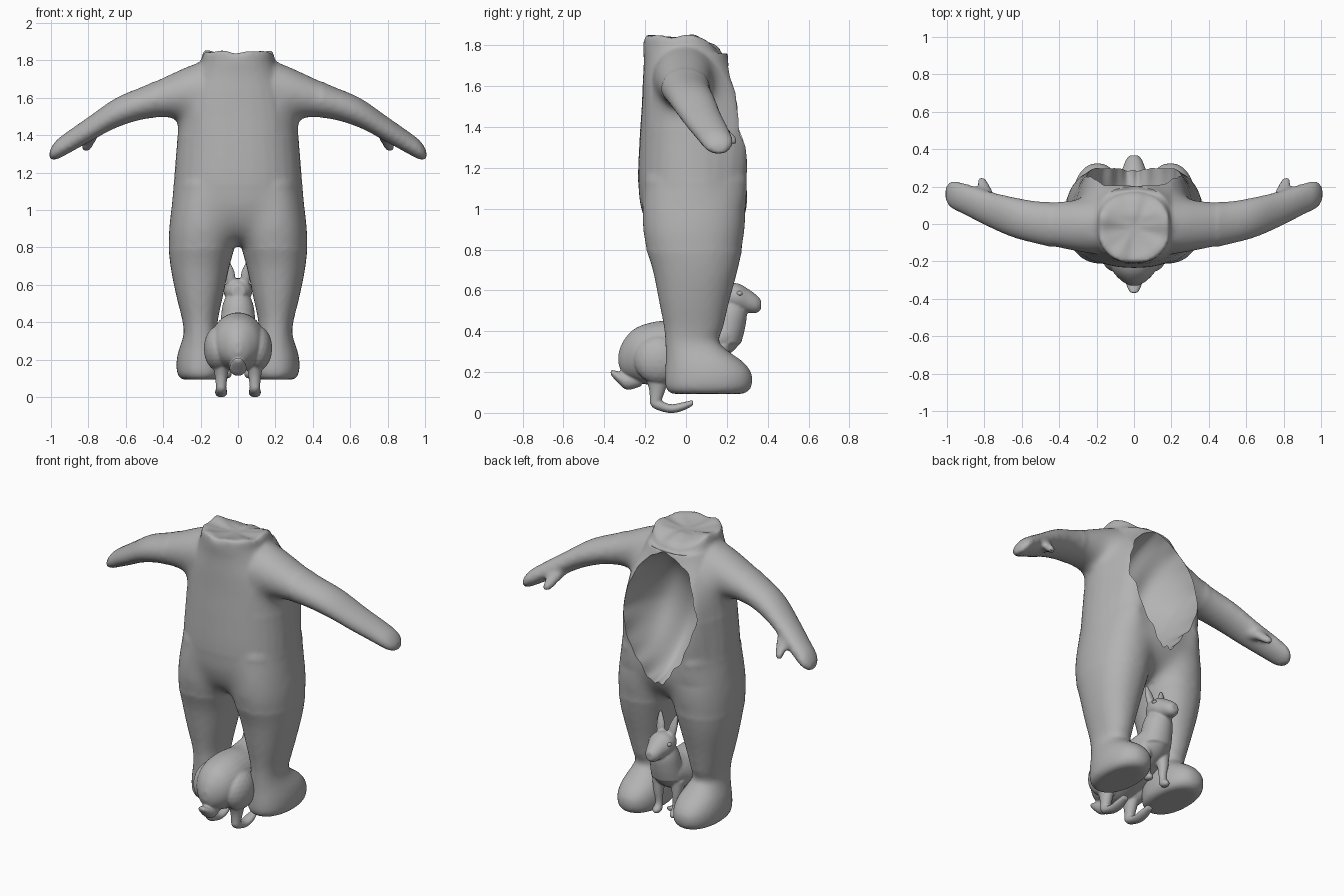
import bpy, bmesh, math
from mathutils import Vector

cube = bpy.data.objects.get("Cube")
if cube:
    bpy.data.objects.remove(cube, do_unlink=True)

# One clay-like colour for everything
grey = bpy.data.materials.new("plain_grey")
grey.use_nodes = True
GREY = (0.45, 0.45, 0.45, 1)
grey.diffuse_color = GREY
grey.node_tree.nodes["Principled BSDF"].inputs["Base Color"].default_value = GREY


def catmull(a, b, c, d, t):
    return [0.5 * (2 * q + (r - p) * t + (2 * p - 5 * q + 4 * r - s) * t * t
                   + (3 * q - p - 3 * r + s) * t ** 3)
            for p, q, r, s in zip(a, b, c, d)]


def clamp(value):
    return max(0.0, min(1.0, value))


def loft(bm, axis, rings, power=2.0, side=1, steps=4, count=32):
    """Skin rings (x, y, z, half width, half height) lying across an axis."""
    u, v = [i for i in range(3) if i != axis]
    ends = [rings[0]] + list(rings) + [rings[-1]]
    fine = [catmull(*ends[i:i + 4], s / steps)
            for i in range(len(rings) - 1) for s in range(steps)]
    fine.append(rings[-1])
    loops = []
    for ring in fine:
        loop = []
        for k in range(count):
            a = math.tau * k / count
            co = Vector(ring[:3])
            for ax, radius, w in ((u, ring[3], math.cos(a)), (v, ring[4], math.sin(a))):
                co[ax] += max(radius, 0.003) * math.copysign(abs(w) ** (2 / power), w)
            co.x *= side
            loop.append(bm.verts.new(co))
        loops.append(loop)
    for low, high in zip(loops, loops[1:]):
        for k in range(count):
            j = (k + 1) % count
            bm.faces.new((low[k], low[j], high[j], high[k]))
    bm.faces.new(loops[0])
    bm.faces.new(loops[-1])


def ball(bm, centre, radii, detail=3):
    made = bmesh.ops.create_icosphere(bm, subdivisions=detail, radius=1)["verts"]
    for vert in made:
        vert.co = Vector(c + r * p for c, r, p in zip(centre, radii, vert.co))
    return made


def finish(name, bm):
    bmesh.ops.recalc_face_normals(bm, faces=bm.faces[:])
    mesh = bpy.data.meshes.new(name)
    bm.to_mesh(mesh)
    bm.free()
    obj = bpy.data.objects.new(name, mesh)
    bpy.context.scene.collection.objects.link(obj)
    return obj


def bake(obj):
    graph = bpy.context.evaluated_depsgraph_get()
    mesh = bpy.data.meshes.new_from_object(obj.evaluated_get(graph))
    obj.modifiers.clear()
    obj.data = mesh


def blend(obj, voxel, rounds):
    """Fuse overlapping parts into one soft skin."""
    remesh = obj.modifiers.new("fuse", 'REMESH')
    remesh.mode = 'VOXEL'
    remesh.voxel_size = voxel
    soft = obj.modifiers.new("soften", 'SMOOTH')
    soft.factor = 0.5
    soft.iterations = rounds
    bake(obj)


def shade(obj, angle):
    obj.data.materials.clear()
    obj.data.materials.append(grey)
    bpy.ops.object.select_all(action='DESELECT')
    obj.select_set(True)
    bpy.context.view_layer.objects.active = obj
    bpy.ops.object.shade_smooth_by_angle(angle=math.radians(angle))


# Large headless figure: torso, legs with feet, arms with thumbs
bm = bmesh.new()
loft(bm, 2, [(0, .035, .82, .12, .1), (0, .035, .88, .27, .2), (0, .04, 1, .352, .262),
             (0, .035, 1.15, .343, .27), (0, .035, 1.35, .327, .262), (0, .03, 1.5, .315, .247),
             (0, .02, 1.62, .285, .232), (0, .005, 1.72, .235, .212),
             (0, -.01, 1.79, .2, .2), (0, -.02, 1.845, .192, .188)], power=2.3)
for side in (1, -1):
    loft(bm, 2, [(.195, .105, .093, .105, .18), (.195, .11, .125, .13, .21),
                 (.195, .11, .19, .134, .213), (.195, .09, .25, .122, .19),
                 (.197, .055, .3, .103, .155), (.2, .03, .35, .09, .132),
                 (.203, .037, .42, .097, .145), (.205, .04, .55, .127, .173),
                 (.203, .045, .7, .158, .208), (.19, .038, .85, .183, .246),
                 (.178, .04, 1, .18, .256), (.165, .035, 1.15, .165, .24)],
         side=side, power=2.2)
    loft(bm, 0, [(.06, -.01, 1.62, .12, .1), (.2, -.01, 1.635, .152, .152),
                 (.33, -.008, 1.618, .138, .125), (.49, .003, 1.578, .116, .09),
                 (.65, .037, 1.52, .108, .08), (.79, .085, 1.435, .095, .069),
                 (.91, .135, 1.36, .084, .06), (.97, .155, 1.322, .075, .052),
                 (1.0, .16, 1.3, .05, .032), (1.008, .16, 1.295, .025, .015)], side=side)
    loft(bm, 1, [(.78, .1, 1.42, .04, .04), (.79, .17, 1.39, .036, .04),
                 (.81, .22, 1.345, .031, .031), (.815, .252, 1.33, .014, .014)], side=side)
figure = finish("headless_figure", bm)
blend(figure, 0.015, 5)

# Melt the hips and shoulders together
bm = bmesh.new()
bm.from_mesh(figure.data)
melt = [v for v in bm.verts if 0.8 < v.co.z < 1.12
        or (0.21 < abs(v.co.x) < 0.45 and v.co.z > 1.4)]
for _ in range(30):
    bmesh.ops.smooth_vert(bm, verts=melt, factor=0.5, use_axis_x=True,
                          use_axis_y=True, use_axis_z=True)

for vert in bm.verts:
    co = vert.co
    # Neck stump: uneven rim, shallow dip, sloping towards the opening
    if co.z > 1.72:
        turn = math.atan2(co.y + 0.02, co.x)
        reach = math.hypot(co.x, co.y + 0.02) / 0.16
        lift = clamp((co.z - 1.76) / 0.07)
        co.z += lift * (0.005 * math.sin(5 * turn) + 0.003 * math.sin(9 * turn + 1)) * clamp(reach)
        co.z -= lift * (0.022 * max(0, 1 - reach ** 2) + 0.08 * clamp((co.y - 0.04) / 0.14) ** 1.5)
    # Raised lips beside the belly opening
    if co.y > 0.12 and 1.0 < co.z < 1.72:
        window = math.sin(math.pi * (co.z - 1.0) / 0.72)
        ridge = math.exp(-((abs(co.x) - 0.23) / 0.08) ** 2)
        co.y += 0.05 * window * ridge * clamp((co.y - 0.12) / 0.08)
bm.to_mesh(figure.data)
bm.free()

# Torn opening, wide above and pointed below, with a soft hollow inside
bm = bmesh.new()
for vert in ball(bm, (0, 0, 0), (1, 1, 1), 5):
    x, y, z = vert.co
    turn = math.atan2(z, x)
    edge = clamp(1 + 1.6 * y) ** 2
    torn = 1 + edge * (0.02 * math.sin(9 * turn) + 0.018 * math.sin(17 * turn + 1))
    taper = 1 - 0.45 * max(0, -z) ** 1.2
    vert.co = (0.25 * x * torn * taper, 0.28 + 0.33 * y + 0.012 * math.sin(7 * x + 4 * z),
               1.36 + 0.4 * z * torn)
cutter = finish("belly_cutter", bm)
cutter.hide_render = True
cut = figure.modifiers.new("carve", 'BOOLEAN')
cut.operation = 'DIFFERENCE'
cut.solver = 'EXACT'
cut.object = cutter
bake(figure)
bpy.data.objects.remove(cutter, do_unlink=True)
shade(figure, 50)

# Small long-eared animal between the legs: body, neck, head, tail
bm = bmesh.new()
loft(bm, 1, [(0, -.33, .265, .02, .03), (0, -.305, .27, .065, .085), (0, -.25, .285, .115, .128),
             (0, -.16, .29, .145, .155), (0, -.06, .305, .14, .147), (0, .05, .32, .128, .12),
             (0, .14, .35, .115, .105), (0, .21, .375, .095, .09), (0, .262, .39, .05, .055)])
loft(bm, 2, [(0, .175, .34, .1, .095), (0, .198, .42, .092, .092),
             (0, .212, .5, .08, .085), (0, .22, .58, .045, .045)])
loft(bm, 1, [(0, .15, .565, .035, .035), (0, .19, .57, .067, .06), (0, .25, .567, .077, .068),
             (0, .3, .55, .06, .06), (0, .345, .533, .042, .044), (0, .367, .53, .022, .024)])
loft(bm, 1, [(0, -.369, .2, .018, .012), (0, -.34, .18, .036, .026),
             (0, -.29, .155, .046, .042), (0, -.22, .165, .035, .035)])
for side in (1, -1):
    # Haunch, hind leg and hind foot
    ball(bm, (.105 * side, -.13, .26), (.078, .125, .12))
    loft(bm, 2, [(.09, -.14, .2, .05, .07), (.09, -.14, .12, .035, .042),
                 (.09, -.15, .05, .027, .027)], side=side)
    loft(bm, 1, [(.09, -.175, .055, .015, .015), (.09, -.15, .045, .028, .027),
                 (.09, -.08, .021, .032, .022), (.09, -.02, .03, .033, .021),
                 (.09, .035, .05, .022, .014)], side=side)
    # Foreleg and ear
    loft(bm, 2, [(.065, .17, .33, .045, .045), (.065, .18, .24, .03, .032),
                 (.06, .185, .16, .022, .022), (.06, .2, .12, .027, .033),
                 (.06, .205, .1, .014, .018)], side=side)
    loft(bm, 2, [(.035, .2, .59, .022, .02), (.043, .19, .66, .027, .018),
                 (.055, .175, .73, .009, .009)], side=side)
animal = finish("small_animal", bm)
blend(animal, 0.0065, 4)
shade(animal, 60)

# Animal's eyes
for side, name in ((1, "left_eye"), (-1, "right_eye")):
    bm = bmesh.new()
    ball(bm, (.067 * side, .262, .585), (.012, .016, .012), 2)
    shade(finish(name, bm), 60)
